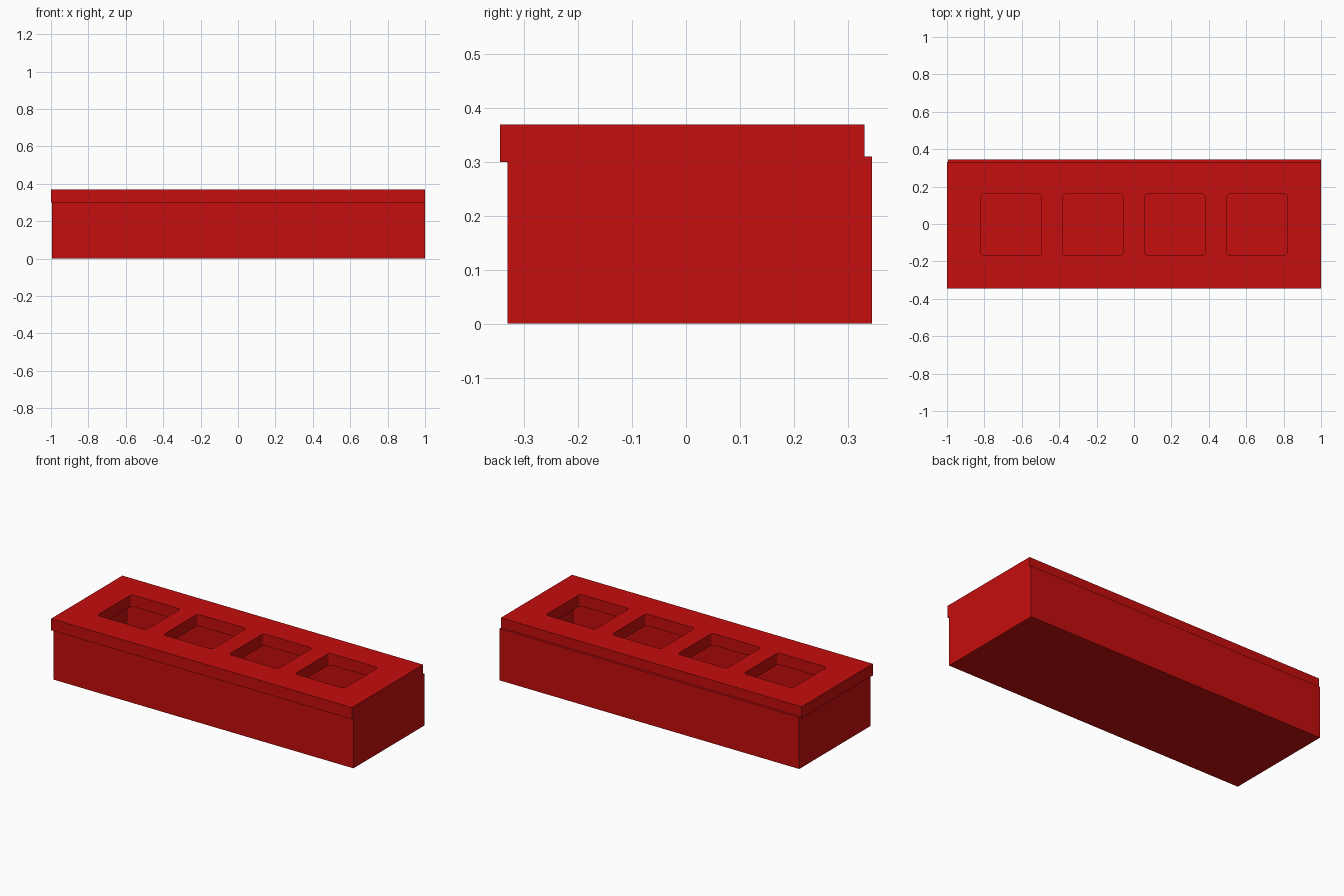
import bpy, bmesh, math

if "Cube" in bpy.data.objects:
    bpy.data.objects.remove(bpy.data.objects["Cube"])

red = bpy.data.materials.new("red")
red.diffuse_color = (0.56, 0.004, 0.004, 1)
red.use_nodes = True
red.node_tree.nodes["Principled BSDF"].inputs["Base Color"].default_value = red.diffuse_color

WALL = 0.07
BODY_X, BODY_Y, BODY_TOP = (-0.994, 0.999), (-0.331, 0.345), 0.31
LID_X, LID_Y, LID_Z = (-1.0, 0.999), (-0.345, 0.331), (0.30, 0.37)
HOLE, HOLE_STEP, HOLE_Y, RADIUS = 0.326, 0.438, -0.003, 0.018


def finish(name, bm):
    bmesh.ops.remove_doubles(bm, verts=bm.verts, dist=1e-5)
    bmesh.ops.recalc_face_normals(bm, faces=bm.faces)
    mesh = bpy.data.meshes.new(name)
    bm.to_mesh(mesh)
    bm.free()
    mesh.materials.append(red)
    ob = bpy.data.objects.new(name, mesh)
    bpy.context.collection.objects.link(ob)
    return ob


def rounded_square(cx, cy, size, r, steps=4):
    pts = []
    for q in range(4):
        mid = math.radians(45 + 90 * q)
        ox = math.copysign(size / 2 - r, math.cos(mid))
        oy = math.copysign(size / 2 - r, math.sin(mid))
        for s in range(steps + 1):
            a = math.radians(90 * q + 90 * s / steps)
            pts.append((cx + ox + r * math.cos(a), cy + oy + r * math.sin(a)))
    return pts


# Hollow tray: a box whose top is inset and pushed down to the floor
bm = bmesh.new()
bmesh.ops.create_cube(bm, size=1)
for v in bm.verts:
    v.co.x = BODY_X[v.co.x > 0]
    v.co.y = BODY_Y[v.co.y > 0]
    v.co.z = BODY_TOP if v.co.z > 0 else 0
top = [f for f in bm.faces if f.calc_center_median().z > BODY_TOP - 0.01]
bmesh.ops.inset_region(bm, faces=top, thickness=WALL)
hollow = bmesh.ops.extrude_face_region(bm, geom=top)
for v in [g for g in hollow["geom"] if isinstance(g, bmesh.types.BMVert)]:
    v.co.z = WALL
bmesh.ops.delete(bm, geom=top, context="FACES")
finish("tray_body", bm)

# Lid: flat outline with four rounded square openings, extruded upwards
outlines = [[(x, y) for x, y in ((LID_X[0], LID_Y[0]), (LID_X[1], LID_Y[0]),
                                 (LID_X[1], LID_Y[1]), (LID_X[0], LID_Y[1]))]]
outlines += [rounded_square((i - 1.5) * HOLE_STEP, HOLE_Y, HOLE, RADIUS) for i in range(4)]
bm = bmesh.new()
edges = []
for pts in outlines:
    vs = [bm.verts.new((x, y, LID_Z[0])) for x, y in pts]
    edges += [bm.edges.new((vs[i - 1], vs[i])) for i in range(len(vs))]
bmesh.ops.triangle_fill(bm, edges=edges, use_beauty=True, normal=(0, 0, 1))
raised = bmesh.ops.extrude_face_region(bm, geom=bm.faces[:], use_keep_orig=True)
for v in [g for g in raised["geom"] if isinstance(g, bmesh.types.BMVert)]:
    v.co.z = LID_Z[1]
finish("lid_with_openings", bm)
